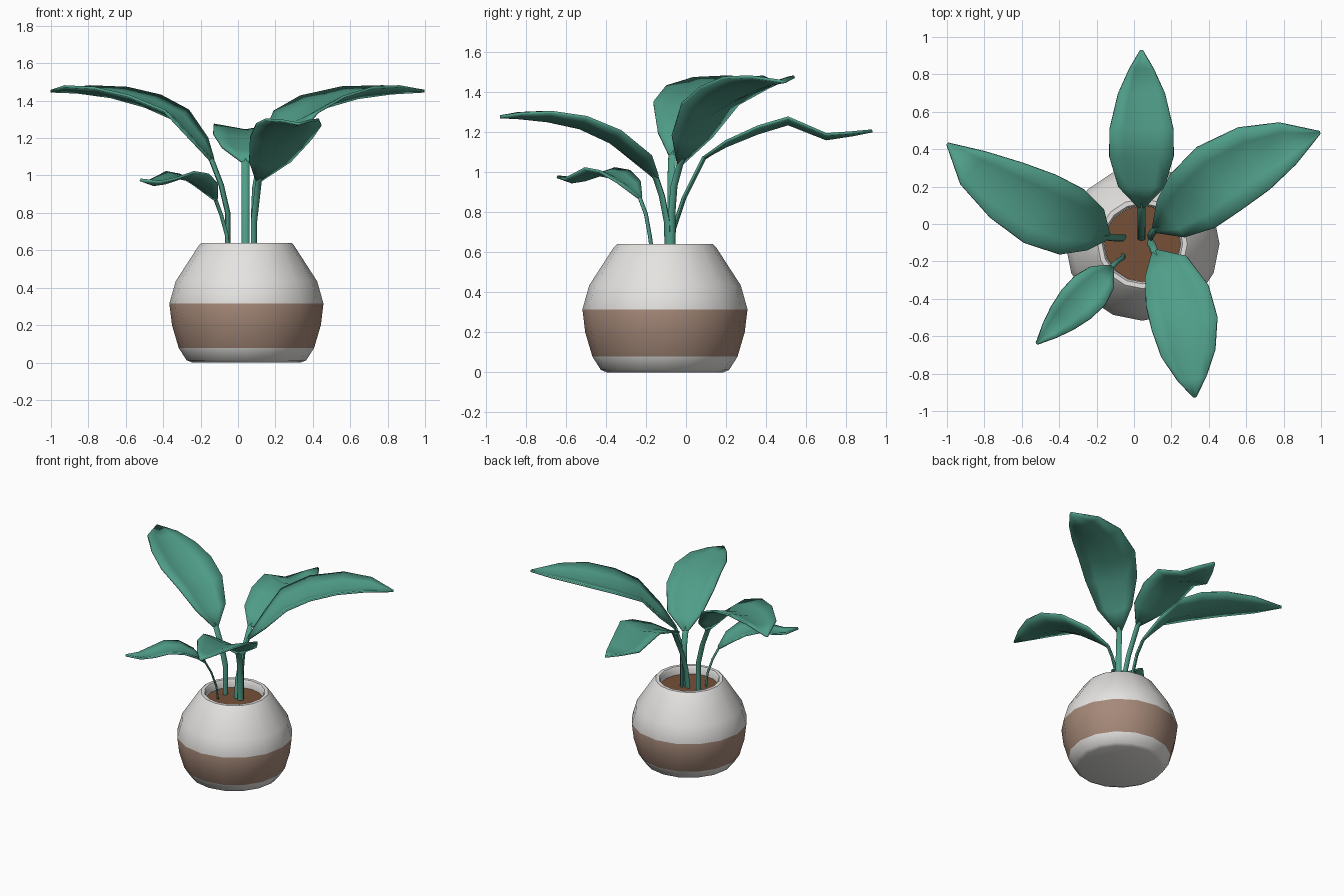
import bpy, bmesh, math
from mathutils import Vector

if "Cube" in bpy.data.objects:
    bpy.data.objects.remove(bpy.data.objects["Cube"])


def material(name, rgb):
    m = bpy.data.materials.new(name)
    m.diffuse_color = (*rgb, 1)
    m.use_nodes = True
    m.node_tree.nodes["Principled BSDF"].inputs["Base Color"].default_value = m.diffuse_color
    return m


LEAF = material("leaf_green", (0.08, 0.34, 0.25))
WHITE = material("pot_white", (0.78, 0.77, 0.75))
TAN = material("pot_tan", (0.38, 0.25, 0.19))
SOIL = material("soil_brown", (0.18, 0.08, 0.04))
CENTRE = Vector((0.045, -0.105, 0))


def make(name, verts, faces, mats, angle=60):
    me = bpy.data.meshes.new(name)
    me.from_pydata([tuple(v) for v in verts], [], faces)
    for m in mats:
        me.materials.append(m)
    bm = bmesh.new()
    bm.from_mesh(me)
    bmesh.ops.recalc_face_normals(bm, faces=bm.faces)
    bm.to_mesh(me)
    bm.free()
    ob = bpy.data.objects.new(name, me)
    bpy.context.collection.objects.link(ob)
    bpy.ops.object.select_all(action='DESELECT')
    ob.select_set(True)
    bpy.context.view_layer.objects.active = ob
    bpy.ops.object.shade_smooth_by_angle(angle=math.radians(angle))
    return ob


def rings_to_faces(count, n):
    faces = [(i * n + j, i * n + (j + 1) % n, (i + 1) * n + (j + 1) % n, (i + 1) * n + j)
             for i in range(count - 1) for j in range(n)]
    return faces + [tuple(range(n))[::-1], tuple(range((count - 1) * n, count * n))]


def lathe(name, profile, mats, n=16):
    verts = [CENTRE + Vector((r * math.cos(math.tau * j / n), r * math.sin(math.tau * j / n), z))
             for r, z in profile for j in range(n)]
    return make(name, verts, rings_to_faces(len(profile), n), mats, 40)


# pot: hollow top, tan band between two heights
pot = lathe("pot", [(0.29, 0), (0.32, 0.012), (0.362, 0.078), (0.398, 0.2), (0.412, 0.315),
                    (0.378, 0.435), (0.255, 0.625), (0.24, 0.64), (0.215, 0.64),
                    (0.205, 0.625), (0.205, 0.56)], [WHITE, TAN])
for p in pot.data.polygons:
    if 0.08 < p.center.z < 0.31 and len(p.vertices) == 4:
        p.material_index = 1

# soil disc
lathe("soil", [(0.2, 0.565), (0.204, 0.58)], [SOIL])


def side(path, i):
    # horizontal direction across the path
    a, b = path[max(i - 1, 0)], path[min(i + 1, len(path) - 1)]
    return Vector((-(b.y - a.y), b.x - a.x, 0)).normalized()


def plant_leaf(label, stem, blade, lift, width):
    rows = [(Vector(r[:3]), r[3]) for r in blade]
    path = [p for p, _ in rows]
    # blade: folded strip with raised edges
    cols = (-1, -0.55, 0, 0.55, 1)
    verts = [p + side(path, i) * h * t + Vector((0, 0, lift * h * abs(t)))
             for i, (p, h) in enumerate(rows) for t in cols]
    n = len(cols)
    faces = [(i * n + j, i * n + j + 1, (i + 1) * n + j + 1, (i + 1) * n + j)
             for i in range(len(rows) - 1) for j in range(n - 1)]
    ob = make(label + "_leaf", verts, faces, [LEAF])
    mod = ob.modifiers.new("thickness", 'SOLIDIFY')
    mod.thickness, mod.offset = 0.014, 0
    # stem: flattened tube swept up to the blade
    pts = [Vector(p) for p in stem] + [path[0], path[0].lerp(path[1], 0.3)]
    across = side(path, 0)
    verts = []
    for i, p in enumerate(pts):
        d = (pts[min(i + 1, len(pts) - 1)] - pts[max(i - 1, 0)]).normalized()
        out = across.cross(d).normalized()
        k = 0.6 if i == len(pts) - 1 else 1
        for j in range(8):
            a = math.tau * j / 8
            verts.append(p + across * math.cos(a) * width * k + out * math.sin(a) * width * 0.55 * k)
    make(label + "_stem", verts, rings_to_faces(len(pts), 8), [LEAF])


# each leaf: stem path, then blade rows of x, y, z, half width
plant_leaf("back",
           [(0.04, -0.08, 0.56), (0.04, -0.06, 0.72), (0.04, -0.01, 0.87)],
           [(0.04, 0.09, 1.07, 0.02), (0.04, 0.2, 1.13, 0.125), (0.04, 0.36, 1.195, 0.172),
            (0.04, 0.51, 1.24, 0.17), (0.04, 0.7, 1.165, 0.125), (0.04, 0.83, 1.185, 0.065),
            (0.04, 0.93, 1.205, 0.006)], 0.18, 0.021)
plant_leaf("right",
           [(0.085, -0.07, 0.56), (0.085, -0.07, 0.8), (0.09, -0.06, 0.93)],
           [(0.11, -0.03, 1.04, 0.02), (0.2, 0.03, 1.14, 0.125), (0.31, 0.12, 1.285, 0.185),
            (0.45, 0.24, 1.36, 0.205), (0.64, 0.35, 1.415, 0.185), (0.82, 0.43, 1.44, 0.12),
            (0.995, 0.49, 1.45, 0.006)], 0.3, 0.021)
plant_leaf("left",
           [(-0.055, -0.075, 0.56), (-0.055, -0.075, 0.8), (-0.09, -0.075, 0.95)],
           [(-0.14, -0.07, 1.08, 0.02), (-0.21, -0.03, 1.165, 0.12), (-0.33, 0.01, 1.295, 0.185),
            (-0.5, 0.08, 1.37, 0.2), (-0.68, 0.18, 1.42, 0.17), (-0.86, 0.3, 1.445, 0.11),
            (-0.998, 0.43, 1.45, 0.006)], 0.28, 0.021)
plant_leaf("front",
           [(0.085, -0.09, 0.56), (0.085, -0.095, 0.75), (0.1, -0.12, 0.88)],
           [(0.11, -0.15, 0.97, 0.02), (0.17, -0.23, 1.04, 0.125), (0.23, -0.38, 1.15, 0.175),
            (0.27, -0.53, 1.22, 0.178), (0.29, -0.69, 1.255, 0.145), (0.31, -0.83, 1.27, 0.075),
            (0.325, -0.927, 1.275, 0.006)], 0.3, 0.021)
plant_leaf("small",
           [(-0.055, -0.165, 0.56), (-0.06, -0.18, 0.68), (-0.09, -0.2, 0.79)],
           [(-0.12, -0.23, 0.87, 0.015), (-0.17, -0.285, 0.925, 0.085), (-0.235, -0.355, 0.97, 0.112),
            (-0.31, -0.43, 0.985, 0.108), (-0.385, -0.505, 0.96, 0.085), (-0.45, -0.57, 0.95, 0.052),
            (-0.52, -0.64, 0.975, 0.005)], 0.3, 0.013)
